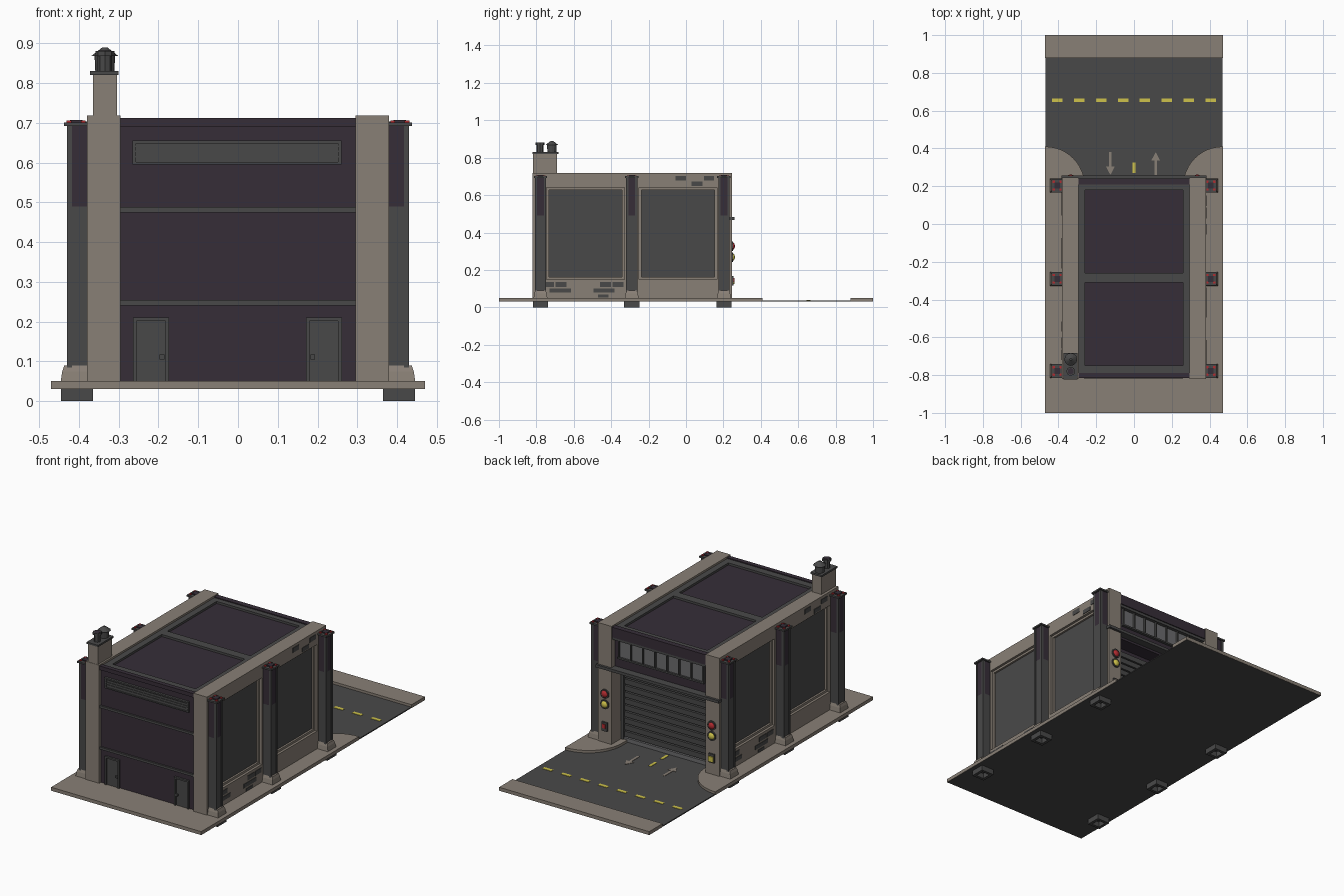
import bpy, bmesh, math
from mathutils import Matrix, Vector

if "Cube" in bpy.data.objects:
    bpy.data.objects.remove(bpy.data.objects["Cube"])


def material(name, rgb):
    m = bpy.data.materials.new(name)
    m.diffuse_color = (*rgb, 1)
    m.use_nodes = True
    m.node_tree.nodes["Principled BSDF"].inputs["Base Color"].default_value = m.diffuse_color
    return m


STONE = material("stone", (0.25, 0.215, 0.18))
PURPLE = material("dark_purple", (0.037, 0.027, 0.039))
GRAY = material("dark_gray", (0.066, 0.066, 0.066))
STEEL = material("steel", (0.15, 0.15, 0.155))
YELLOW = material("yellow", (0.62, 0.54, 0.07))
RED = material("red", (0.45, 0.025, 0.03))


def finish(name, bm, mat):
    me = bpy.data.meshes.new(name)
    bmesh.ops.recalc_face_normals(bm, faces=bm.faces)
    bm.to_mesh(me)
    bm.free()
    me.materials.append(mat)
    ob = bpy.data.objects.new(name, me)
    bpy.context.collection.objects.link(ob)
    return ob


def boxes(name, mat, items):
    """One object from (x0, x1, y0, y1, z0, z1[, top inset]) boxes."""
    bm = bmesh.new()
    for b in items:
        x0, x1, y0, y1, z0, z1 = b[:6]
        t = b[6] if len(b) > 6 else 0
        vs = bmesh.ops.create_cube(bm, size=1)["verts"]
        for v in vs:
            top = v.co.z > 0
            sx, sy = v.co.x * 2, v.co.y * 2
            v.co = Vector(((x0 + x1) / 2 + sx * ((x1 - x0) / 2 - t * top),
                           (y0 + y1) / 2 + sy * ((y1 - y0) / 2 - t * top),
                           z1 if top else z0))
    return finish(name, bm, mat)


def both(items):
    """Mirror boxes across x."""
    return items + [(-b[1], -b[0], *b[2:]) for b in items]


def prism(name, mat, pts, z0, z1):
    bm = bmesh.new()
    f = bm.faces.new([bm.verts.new((x, y, z0)) for x, y in pts])
    r = bmesh.ops.extrude_face_region(bm, geom=[f])
    for v in r["geom"]:
        if isinstance(v, bmesh.types.BMVert):
            v.co.z = z1
    return finish(name, bm, mat)


def cones(name, mat, items, seg=16):
    """One object from (x, y, z0, z1, r0, r1) cones."""
    bm = bmesh.new()
    for x, y, z0, z1, r0, r1 in items:
        bmesh.ops.create_cone(bm, cap_ends=True, segments=seg, radius1=r0, radius2=r1,
                              depth=z1 - z0, matrix=Matrix.Translation((x, y, (z0 + z1) / 2)))
    return finish(name, bm, mat)


# ground: underside and road, pavement with curved kerbs, far pavement
boxes("road", GRAY, [(-.468, .468, -.998, .998, .03, .036)])
arc = [(.47 - .21 * math.sin(a), .2 + .21 * math.cos(a))
       for a in [i * math.pi / 24 for i in range(13)]]
right = [(.47, -1)] + arc + [(.26, .13)]
prism("pavement", STONE, right + [(-x, y) for x, y in reversed(right)], .0305, .05)
boxes("far_pavement", STONE, [(-.47, .47, .88, 1, .0305, .05)])

# road markings
Z0, Z1 = .0355, .038
dashes = [(x - .028, x + .028, .645, .665, Z0, Z1)
          for x in [-.406 + .116 * i for i in range(8)]]
dashes += [(-.008, .008, .27, .325, Z0, Z1), (-.008, .008, .165, .22, Z0, Z1)]
boxes("yellow_dashes", YELLOW, dashes)
for name, cx, base, d in (("arrow_in", -.125, .38, -1), ("arrow_out", .115, .26, 1)):
    shape = [(-.007, 0), (.007, 0), (.007, .075), (.024, .075), (0, .12), (-.024, .075), (-.007, .075)]
    prism(name, STONE, [(cx + x, base + d * y) for x, y in shape], Z0, Z1)

# side walls: stone frames around recessed gray panels
posts = [(-.82, -.745), (-.33, -.25), (.165, .245)]
frame = [(.295, .38, a, b, .05, .715) for a, b in posts]
frame += [(.295, .38, -.82, .245, .64, .718), (.295, .38, -.82, .245, .05, .15)]
boxes("side_wall_frame", STONE, both(frame))
boxes("side_panel", GRAY, both([(.296, .355, -.80, .23, .1, .7)]))
trim = []
for a, b in ((-.745, -.33), (-.25, .165)):
    trim += [(.35, .366, a, a + .012, .15, .64), (.35, .366, b - .012, b, .15, .64),
             (.35, .366, a, b, .15, .162), (.35, .366, a, b, .628, .64)]
boxes("panel_trim", STONE, both(trim))

# exposed bricks, turned half round for the other side
bricks = [(-.055, 0, .677, .703), (.03, .088, .648, .672), (.095, .15, .677, .703),
          (-.73, -.615, .078, .1), (-.76, -.705, .11, .135), (-.698, -.64, .11, .135),
          (-.495, -.382, .078, .1), (-.46, -.4, .11, .135), (-.392, -.335, .11, .135),
          (-.47, -.415, .052, .068)]
items = [(.375, .383, *b) for b in bricks]
items += [(-.383, -.375, -.57 - b, -.57 - a, c, d) for a, b, c, d in bricks]
boxes("exposed_bricks", GRAY, items)

# pillars with feet, stone bases, caps and red bolts
PY = (-.778, -.29, .203)
PX = .405
low, high, rim, base, cap, bolt, foot = [], [], [], [], [], [], []
for y in PY:
    low.append((PX - .026, PX + .022, y - .028, y + .028, .05, .49))
    high.append((PX - .026, PX + .022, y - .028, y + .028, .49, .692))
    for s in (-1, 1):
        rim.append((PX + .012, PX + .025, y + s * .024 - .006, y + s * .024 + .006, .08, .692))
    base.append((PX - .037, PX + .041, y - .037, y + .037, .05, .075, .004))
    base.append((PX - .033, PX + .037, y - .033, y + .033, .075, .09, .005))
    cap.append((PX - .03, PX + .033, y - .036, y + .036, .692, .701))
    for sx in (-1, 1):
        for sy in (-1, 1):
            bx, by = PX + .002 + sx * .018, y + sy * .02
            bolt.append((bx - .006, bx + .006, by - .006, by + .006, .70, .706))
    # hollow foot ring
    for s in (-1, 1):
        foot.append((PX - .04, PX + .04, y + s * .033 - .008, y + s * .033 + .008, 0, .031))
        foot.append((PX + s * .032 - .008, PX + s * .032 + .008, y - .03, y + .03, 0, .031))
boxes("pillar_lower", GRAY, both(low))
boxes("pillar_upper", PURPLE, both(high))
boxes("pillar_edges", GRAY, both(rim))
boxes("pillar_base", STONE, both(base))
boxes("pillar_cap", GRAY, both(cap))
boxes("pillar_cap_core", PURPLE, both([(PX - .014, PX + .017, y - .016, y + .016, .70, .707) for y in PY]))
boxes("pillar_bolts", RED, both(bolt))
boxes("pillar_foot", GRAY, both(foot))

# main hall, rear wall and roof
boxes("hall_body", PURPLE, [(-.3, .3, -.805, .135, .045, .695), (-.3, .3, .13, .215, .455, .695),
                            (-.295, .295, -.815, -.79, .69, .712), (-.295, .295, .21, .24, .655, .712)])
roof = [(-.295, .295, a, b, .69, .707) for a, b in ((-.79, -.75), (-.31, -.26), (.18, .215))]
roof += both([(.26, .296, -.79, .215, .69, .707)])
boxes("roof_frame", GRAY, roof)

# front trims, vent and doors
boxes("wall_trim", GRAY, [(-.295, .295, -.815, -.8, z, z + .013) for z in (.241, .475)])
vent = [(-.265, .26, -.809, -.8, .595, .655), (-.265, .26, -.818, -.8, .648, .656),
        (-.265, .26, -.815, -.8, .595, .601), (-.265, -.257, -.815, -.8, .595, .655),
        (.252, .26, -.815, -.8, .595, .655)]
vent += [(-.257, .252, -.812, -.8, z, z + .004) for z in (.613, .626, .639)]
boxes("vent", GRAY, vent)
for name, x, k in (("left_door", -.219, .028), ("right_door", .216, -.028)):
    boxes(name, GRAY, [(x - .036, x + .036, -.809, -.8, .05, .202),
                       (x - .045, x - .036, -.816, -.8, .05, .21),
                       (x + .036, x + .045, -.816, -.8, .05, .21),
                       (x - .045, x + .045, -.816, -.8, .201, .21),
                       (x + k - .006, x + k + .006, -.817, -.8, .105, .117)])

# roller shutter in its recess
slats = []
for i in range(10):
    z = .065 + i * .037
    slats.append((-.285, .285, .13, .15, z, z + .029))
boxes("shutter_slats", GRAY, slats)
boxes("shutter_bottom_rail", STEEL, [(-.285, .285, .13, .154, .038, .06)])
boxes("shutter_guides", GRAY, both([(.28, .297, .13, .16, .036, .455)]))

# beam and window row above the shutter
boxes("canopy_beam", GRAY, [(-.385, .385, .2, .258, .468, .484), (-.295, .295, .2, .235, .64, .655)])
panes = [(-.262 + i * .0755, -.262 + i * .0755 + .068, .21, .219, .545, .638) for i in range(7)]
boxes("window_panes", STEEL, panes)
boxes("window_bars", GRAY, [(-.2695 + i * .0755, -.2625 + i * .0755, .21, .23, .54, .645) for i in range(8)]
      + [(-.27, .27, .21, .23, .536, .545)])

# signal lamps and control boxes
def lamps(name, mat, z, r):
    bm = bmesh.new()
    for x in (-.335, .335):
        bmesh.ops.create_uvsphere(bm, u_segments=16, v_segments=10, radius=r,
                                  matrix=Matrix.Translation((x, .246, z)) @ Matrix.Diagonal((1, .75, 1, 1)))
    ob = finish(name, bm, mat)
    for p in ob.data.polygons:
        p.use_smooth = True


def lamp_rings(z):
    bm = bmesh.new()
    for x in (-.335, .335):
        bmesh.ops.create_cone(bm, cap_ends=True, segments=16, radius1=.026, radius2=.026, depth=.012,
                              matrix=Matrix.Translation((x, .246, z)) @ Matrix.Rotation(math.pi / 2, 4, 'X'))
    finish("lamp_ring", bm, GRAY)


lamps("red_lamp", RED, .327, .021)
lamps("yellow_lamp", YELLOW, .268, .021)
lamp_rings(.327)
lamp_rings(.268)
boxes("control_box", GRAY, both([(.318, .352, .24, .254, .118, .168)]))
boxes("red_button", RED, [(.326, .344, .25, .258, .135, .158)])
boxes("yellow_button", YELLOW, [(-.35, -.32, .25, .26, .125, .155)])

# chimney with two pots
boxes("chimney", STONE, [(-.365, -.305, -.818, -.69, .71, .82)])
boxes("chimney_cap", GRAY, [(-.372, -.3, -.822, -.683, .82, .83)])
CX = -.335
cones("large_pot", GRAY, [(CX, -.717, .83, .872, .024, .026), (CX, -.717, .868, .89, .034, .006)], 12)
cones("small_pot", GRAY, [(CX, -.78, .83, .868, .018, .018), (CX, -.78, .868, .881, .024, .024)], 8)
cones("small_pot_opening", PURPLE, [(CX, -.78, .875, .8825, .018, .018)], 6)
